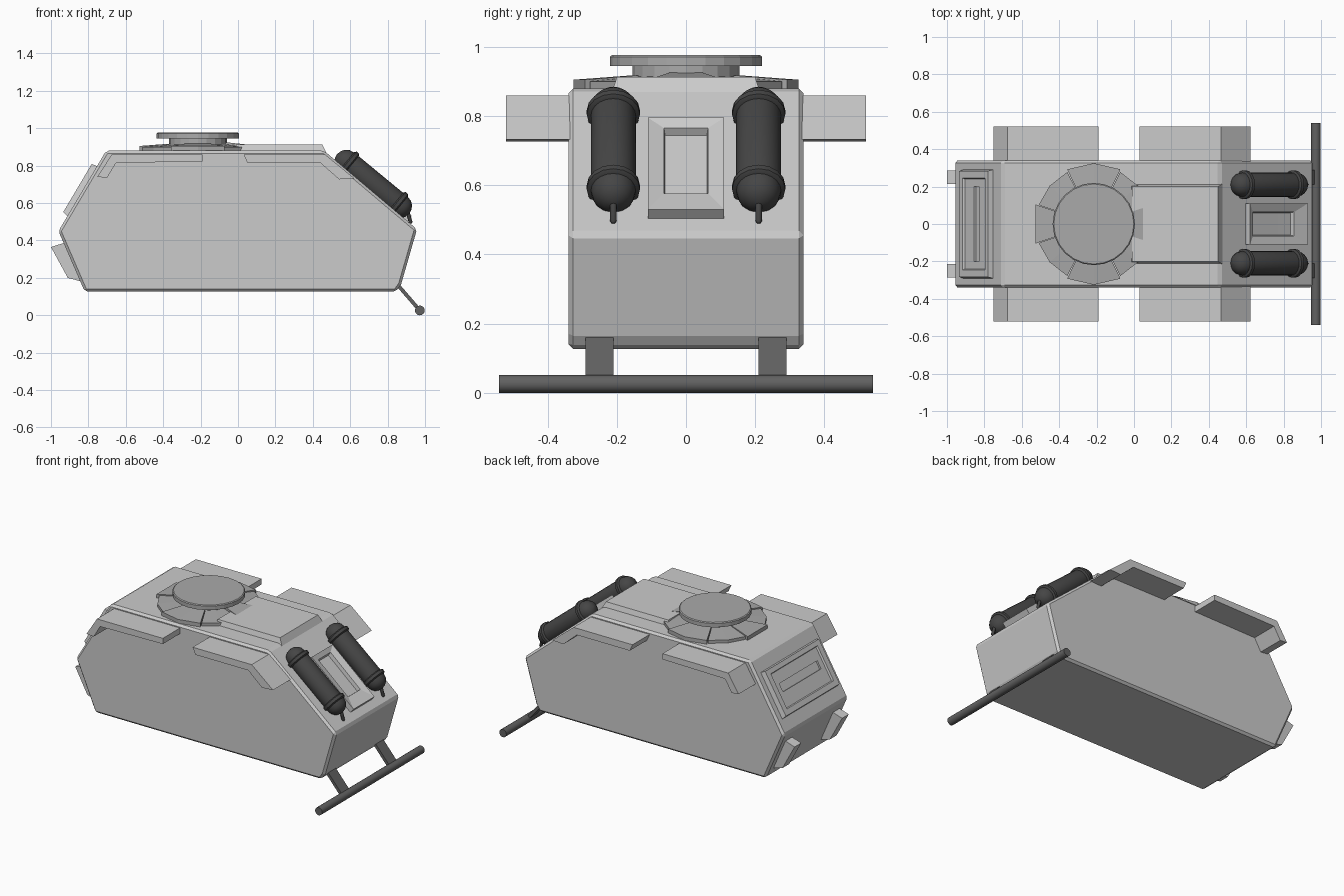
import bpy, bmesh, math
from mathutils import Vector

if "Cube" in bpy.data.objects:
    bpy.data.objects.remove(bpy.data.objects["Cube"])


def material(name, v):
    m = bpy.data.materials.new(name)
    m.diffuse_color = (v, v, v, 1)
    m.use_nodes = True
    m.node_tree.nodes["Principled BSDF"].inputs["Base Color"].default_value = m.diffuse_color
    return m


DARK = material("dark_metal", 0.06)
BAR = material("bar_metal", 0.12)
MID = material("hatch_metal", 0.4)


def finish(name, bm, mat=None, bevel=0, smooth=False):
    bmesh.ops.recalc_face_normals(bm, faces=bm.faces)
    me = bpy.data.meshes.new(name)
    bm.to_mesh(me)
    bm.free()
    ob = bpy.data.objects.new(name, me)
    bpy.context.collection.objects.link(ob)
    if mat:
        me.materials.append(mat)
    if bevel:
        b = ob.modifiers.new("bevel", 'BEVEL')
        b.width, b.segments = bevel, 1
    if smooth:
        bpy.context.view_layer.objects.active = ob
        ob.select_set(True)
        bpy.ops.object.shade_smooth_by_angle(angle=math.radians(40))
        ob.select_set(False)
    return ob


def loft(name, loops, **kw):
    """Skin a stack of closed loops and cap both ends."""
    bm = bmesh.new()
    rows = [[bm.verts.new(p) for p in loop] for loop in loops]
    n = len(rows[0])
    for a, b in zip(rows, rows[1:]):
        for i in range(n):
            j = (i + 1) % n
            bm.faces.new((a[i], a[j], b[j], b[i]))
    bm.faces.new(rows[0])
    bm.faces.new(rows[-1])
    return finish(name, bm, **kw)


def slab(name, profile, y0, y1, **kw):
    """Extrude an xz profile along y."""
    return loft(name, [[(x, y, z) for x, z in profile] for y in (y0, y1)], **kw)


def lathe(name, start, direction, rings, sides, **kw):
    """Turn (distance, radius) rings around an axis."""
    d = Vector(direction).normalized()
    u = d.cross(Vector((0, 1, 0)))
    if u.length < 0.1:
        u = d.cross(Vector((1, 0, 0)))
    u.normalize()
    v = d.cross(u)
    s = Vector(start)
    ang = [2 * math.pi * i / sides for i in range(sides)]
    return loft(name, [[s + d * t + (u * math.cos(a) + v * math.sin(a)) * r for a in ang]
                       for t, r in rings], **kw)


def slope_panel(name, bottom, top, sections, **kw):
    """Panel on an inclined hull face; sections are (half width, s0, s1, height)."""
    b = Vector((bottom[0], 0, bottom[1]))
    d = (Vector((top[0], 0, top[1])) - b).normalized()
    n = Vector((d.z, 0, -d.x))
    if n.z < 0:
        n = -n
    loops = []
    for w, s0, s1, h in sections:
        loops.append([b + d * s + n * h + Vector((0, y, 0))
                      for s, y in ((s0, -w), (s0, w), (s1, w), (s1, -w))])
    return loft(name, loops, **kw)


# Hull
slab("hull", [(-0.82, 0.127), (0.845, 0.127), (0.872, 0.165), (0.957, 0.46),
              (0.46, 0.88), (-0.705, 0.88), (-0.96, 0.45)], -0.34, 0.34, bevel=0.014)

# Raised roof plate
loft("roof_plate", [[(x0, -w, z), (x1, -w, z), (x1, w, z), (x0, w, z)]
                    for x0, x1, w, z in ((-0.02, 0.475, 0.215, 0.865), (-0.01, 0.45, 0.2, 0.913))])

# Fenders
rear = [(-0.19, 0.86), (-0.675, 0.86), (-0.752, 0.74), (-0.70, 0.735), (-0.652, 0.815), (-0.19, 0.822)]
front = [(0.03, 0.86), (0.465, 0.86), (0.622, 0.732), (0.54, 0.727), (0.44, 0.815), (0.05, 0.815)]
for side, s in (("left", 1), ("right", -1)):
    slab("rear_fender_" + side, rear, s * 0.33, s * 0.52)
    slab("front_fender_" + side, front, s * 0.33, s * 0.52)

# Hatch: faceted ring of vision blocks, neck and lid
CX = -0.215


def ring_block(name, a0, a1, n, r0, r1, zi, zo):
    loops = []
    for i in range(n + 1):
        a = math.radians(a0 + (a1 - a0) * i / n)
        c, s = math.cos(a), math.sin(a)
        loops.append([(CX + r * c, r * s, z) for r, z in
                      ((r0, 0.87), (r1, 0.87), (r1, zo), (r0, zi))])
    loft(name, loops, mat=MID)


ring_block("ring_block_rear", 161.5, 198.5, 1, 0.15, 0.33, 0.918, 0.905)
ring_block("ring_block_front", -18, 18, 1, 0.15, 0.285, 0.926, 0.912)
for side, s in (("left", 1), ("right", -1)):
    ring_block("ring_block_" + side, s * 64, s * 116, 2, 0.15, 0.325, 0.918, 0.905)
    ring_block("ring_rear_corner_" + side, s * 117, s * 161, 2, 0.15, 0.312, 0.914, 0.9)
    ring_block("ring_front_corner_" + side, s * 19, s * 63, 2, 0.15, 0.312, 0.914, 0.9)
lathe("hatch_neck", (CX, 0, 0.88), (0, 0, 1), [(0, 0.155), (0.07, 0.155)], 20, mat=MID)
lathe("hatch_lid", (CX, 0, 0.945), (0, 0, 1), [(0, 0.22), (0.026, 0.22), (0.031, 0.214)], 24, mat=MID)

# Exhaust canisters on the front slope, with collars and drain pipes
A, L, R = Vector((0.58, 0, 0.82)), 0.37, 0.065
AXIS = Vector((0.285, 0, -0.235))
quarter = [math.radians(a) for a in (3, 25, 45, 65, 90)]
capsule = [(-R * math.cos(a), R * math.sin(a)) for a in quarter]
capsule += [(L + R * math.cos(a), R * math.sin(a)) for a in reversed(quarter)]
for side, y in (("left", 0.21), ("right", -0.21)):
    off = Vector((0, y, 0))
    lathe("canister_" + side, A + off, AXIS, capsule, 20, mat=DARK, smooth=True)
    for k, t in (("top", 0.015), ("bottom", L - 0.015)):
        lathe("collar_%s_%s" % (k, side), A + off, AXIS,
              [(t - 0.016, 0.066), (t - 0.009, 0.077), (t + 0.009, 0.077), (t + 0.016, 0.066)],
              16, mat=DARK, smooth=True)
    lathe("drain_pipe_" + side, (0.905, y, 0.56), (0.02, 0, -0.07),
          [(0, 0.01), (0.065, 0.01), (0.073, 0.005)], 10, mat=DARK, smooth=True)

# Funnel-shaped vent between the canisters
slope_panel("front_vent", (0.903, 0.5), (0.594, 0.765),
            [(0.11, 0, 0.407, -0.02), (0.11, 0, 0.407, 0.04),
             (0.064, 0.085, 0.375, 0.028), (0.06, 0.09, 0.37, 0.003)])

# Rear access panel with a slot
slope_panel("rear_panel", (-0.96, 0.45), (-0.705, 0.88),
            [(0.293, 0.09, 0.405, -0.01), (0.283, 0.1, 0.4, 0.03), (0.245, 0.135, 0.37, 0.03),
             (0.24, 0.14, 0.365, 0.018), (0.2, 0.235, 0.29, 0.018), (0.2, 0.235, 0.29, 0.006)])

# Lower rear brackets, front bar and its arms
for side, y in (("left", 0.25), ("right", -0.25)):
    slab("rear_bracket_" + side, [(-1.0, 0.365), (-0.92, 0.39), (-0.835, 0.18), (-0.91, 0.2)],
         y - 0.035, y + 0.035)
    slab("bar_arm_" + side, [(0.845, 0.158), (0.862, 0.168), (0.978, 0.034), (0.962, 0.022)],
         y - 0.04, y + 0.04, mat=BAR)
lathe("front_bar", (0.972, -0.54, 0.026), (0, 1, 0), [(0, 0.026), (1.08, 0.026)], 16, mat=BAR, smooth=True)
